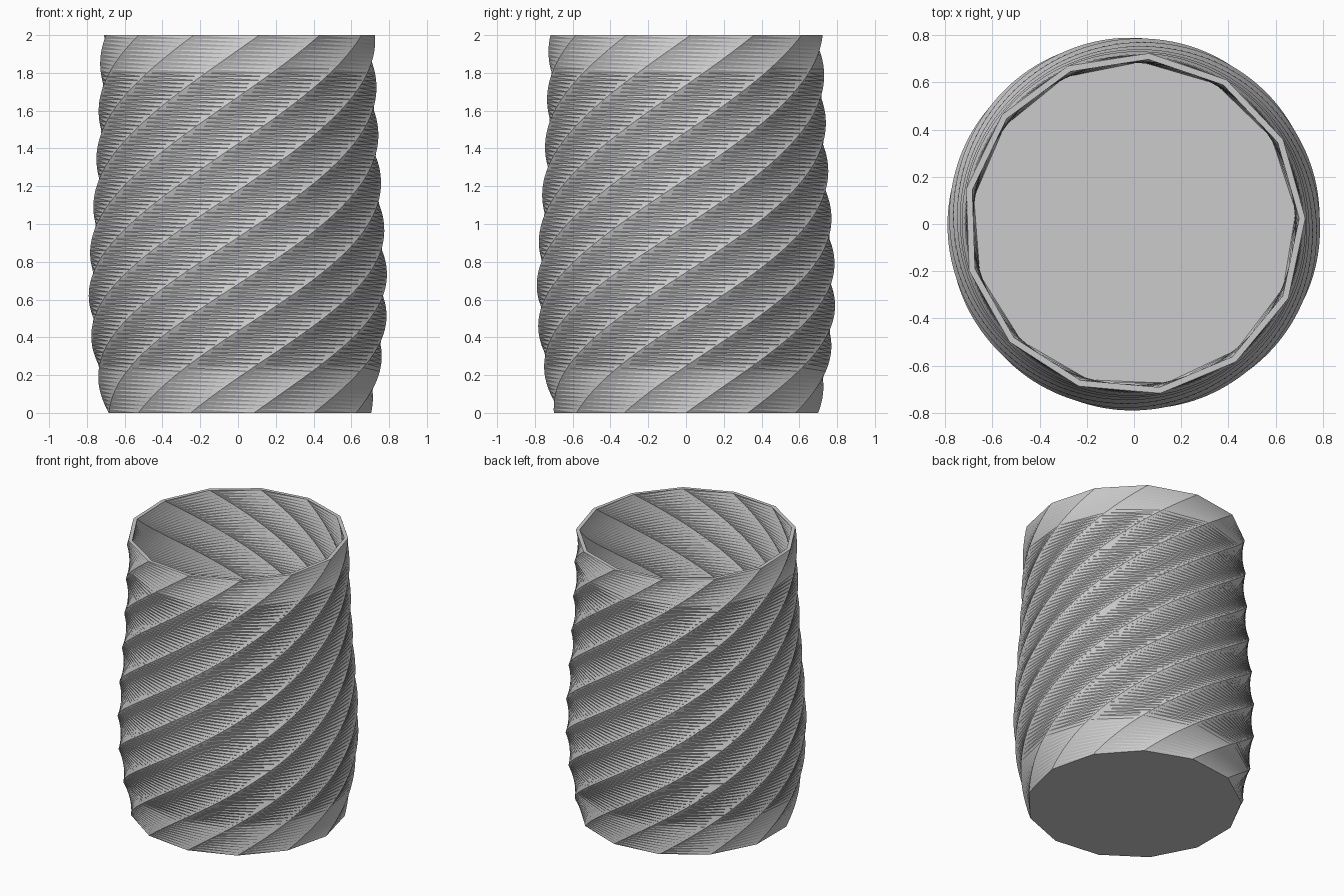
import bpy, bmesh, math

if "Cube" in bpy.data.objects:
    bpy.data.objects.remove(bpy.data.objects["Cube"])

SIDES = 13          # polygon cross-section
LAYERS = 100        # stacked slices over the height
HEIGHT = 2.0
TWIST = math.radians(223.5)
WALL = 0.026
FLOOR_Z = 0.04

# Outer corner radius at even steps of height
RADII = [0.705, 0.748, 0.778, 0.790, 0.786, 0.773, 0.759, 0.747, 0.738, 0.731, 0.726]


def radius(z):
    """Smooth (Catmull-Rom) radius at height z."""
    n = len(RADII) - 1
    s = z / HEIGHT * n
    i = min(int(s), n - 1)
    t = s - i
    p1, p2 = RADII[i], RADII[i + 1]
    p0 = RADII[i - 1] if i > 0 else 2 * p1 - p2
    p3 = RADII[i + 2] if i + 2 <= n else 2 * p2 - p1
    return 0.5 * (2 * p1 + (p2 - p0) * t + (2 * p0 - 5 * p1 + 4 * p2 - p3) * t * t
                  + (3 * p1 - p0 - 3 * p2 + p3) * t ** 3)


def ring(bm, z, inset):
    r = radius(z) - inset
    a0 = TWIST * z / HEIGHT
    return [bm.verts.new((r * math.cos(a0 + math.tau * k / SIDES),
                          r * math.sin(a0 + math.tau * k / SIDES), z))
            for k in range(SIDES)]


def twisted_wall(bm, start_layer, inset, inward):
    """Skin of stacked rotated polygons; returns the first and last ring."""
    rings = [ring(bm, HEIGHT * i / LAYERS, inset) for i in range(start_layer, LAYERS + 1)]
    for a, b in zip(rings, rings[1:]):
        for k in range(SIDES):
            j = (k + 1) % SIDES
            for tri in ((a[k], a[j], b[k]), (a[j], b[j], b[k])):
                bm.faces.new(tri[::-1] if inward else tri)
    return rings[0], rings[-1]


bm = bmesh.new()
# Outer and inner walls
base, outer_rim = twisted_wall(bm, 0, 0.0, False)
floor, inner_rim = twisted_wall(bm, round(FLOOR_Z / HEIGHT * LAYERS), WALL, True)
# Underside and inside floor
bm.faces.new(base[::-1])
bm.faces.new(floor)
# Flat rim
for k in range(SIDES):
    j = (k + 1) % SIDES
    bm.faces.new((outer_rim[k], outer_rim[j], inner_rim[j], inner_rim[k]))

mesh = bpy.data.meshes.new("twisted_vase")
bm.to_mesh(mesh)
bm.free()

grey = bpy.data.materials.new("light_grey")
grey.diffuse_color = (0.6, 0.6, 0.6, 1.0)
grey.use_nodes = True
grey.node_tree.nodes["Principled BSDF"].inputs["Base Color"].default_value = grey.diffuse_color
mesh.materials.append(grey)

vase = bpy.data.objects.new("twisted_vase", mesh)
bpy.context.collection.objects.link(vase)
